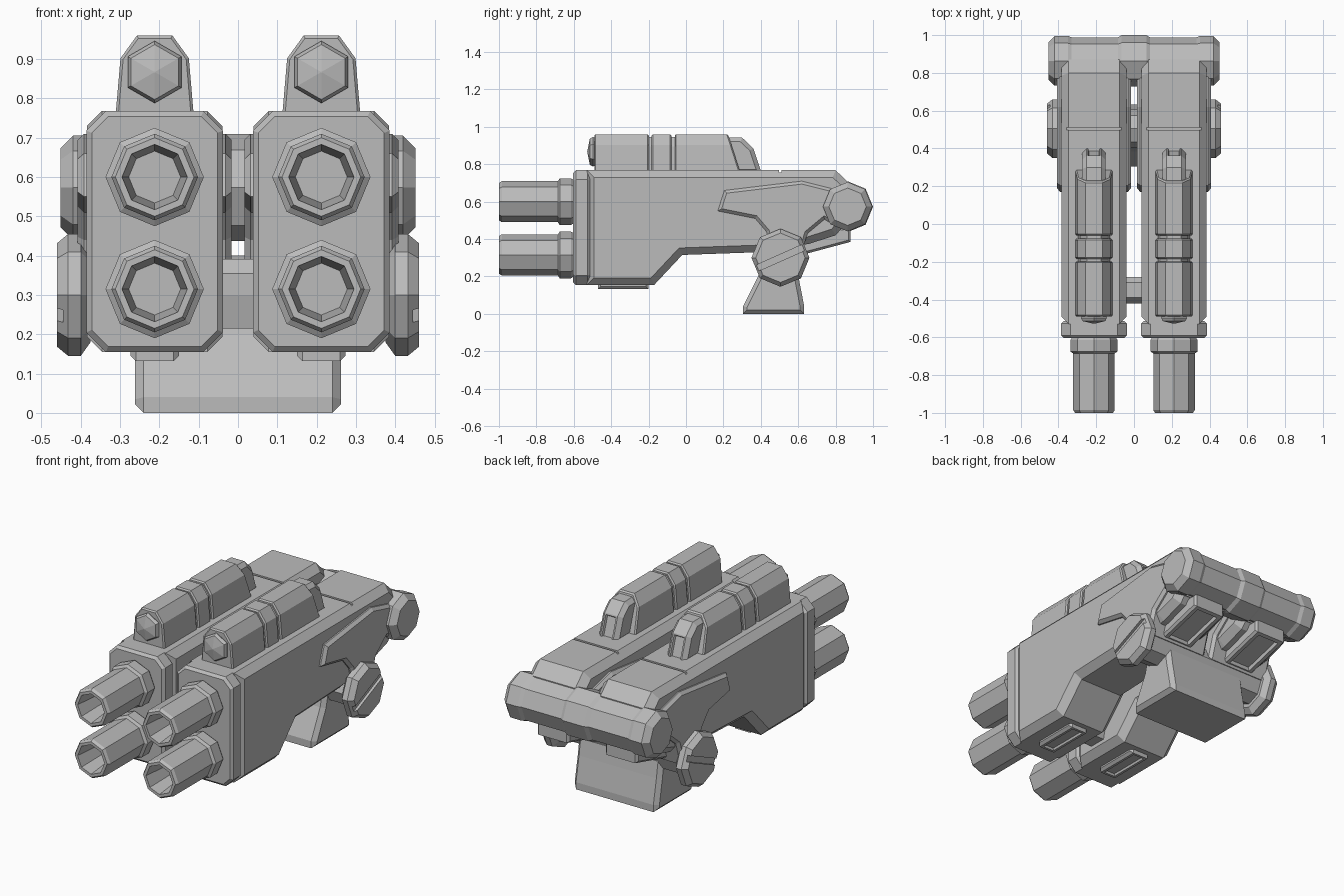
import bpy, bmesh, math
from mathutils import Vector

cube = bpy.data.objects.get("Cube")
if cube:
    bpy.data.objects.remove(cube, do_unlink=True)

grey = bpy.data.materials.new("plain grey")
grey.use_nodes = True
COLOUR = (0.5, 0.5, 0.5, 1)
grey.diffuse_color = COLOUR
grey.node_tree.nodes["Principled BSDF"].inputs["Base Color"].default_value = COLOUR

CX = 0.212  # centre of each gun housing


def finish(bm, name, mirror=True):
    """Turn a bmesh into a flat-shaded object, mirrored across x when asked."""
    bmesh.ops.recalc_face_normals(bm, faces=bm.faces)
    mesh = bpy.data.meshes.new(name)
    bm.to_mesh(mesh)
    bm.free()
    mesh.materials.append(grey)
    ob = bpy.data.objects.new(name, mesh)
    bpy.context.collection.objects.link(ob)
    if mirror:
        mod = ob.modifiers.new("Mirror", 'MIRROR')
        mod.use_clip = False
        mod.use_mirror_merge = False
    return ob


def prism(axis, profile, start, end, bevel=0):
    """Extrude a profile along x (y, z points) or y (x, z points), chamfering its rims."""
    bm = bmesh.new()

    def ring(t):
        return [bm.verts.new((t, a, b) if axis == 'x' else (a, t, b)) for a, b in profile]
    first, last = ring(start), ring(end)
    n = len(profile)
    caps = [bm.faces.new(first), bm.faces.new(last[::-1])]
    for i in range(n):
        j = (i + 1) % n
        bm.faces.new((first[i], last[i], last[j], first[j]))
    bmesh.ops.recalc_face_normals(bm, faces=bm.faces)
    if bevel:
        bmesh.ops.bevel(bm, geom=list({e for f in caps for e in f.edges}), offset=bevel,
                        offset_type='OFFSET', segments=1, affect='EDGES', clamp_overlap=True)
    return bm


def lathe(axis, centre, profile, sides=8):
    """Spin (position, radius) points around an axis parallel to x or y."""
    bm = bmesh.new()
    rings = []
    for t, r in profile:
        ring = []
        for k in range(sides):
            a = 2 * math.pi * k / sides
            u, v = centre[0] + r * math.sin(a), centre[1] + r * math.cos(a)
            ring.append(bm.verts.new((t, u, v) if axis == 'x' else (u, t, v)))
        rings.append(ring)
    for p, q in zip(rings, rings[1:]):
        for k in range(sides):
            m = (k + 1) % sides
            bm.faces.new((p[k], p[m], q[m], q[k]))
    bm.faces.new(rings[0])
    bm.faces.new(rings[-1])
    return bm


def recess(bm, direction, border, depth):
    """Sink a framed panel into the face that best points along a direction."""
    bm.normal_update()
    d = Vector(direction).normalized()
    face = max(bm.faces, key=lambda f: (round(f.normal.dot(d), 2), f.calc_area()))
    bmesh.ops.inset_region(bm, faces=[face], thickness=border)
    bmesh.ops.inset_region(bm, faces=[face], thickness=0.006, depth=-depth)


def cut(target, bm, name):
    cutter = finish(bm, name)
    cutter.hide_render = True
    cutter.hide_set(True)
    cutter.display_type = 'WIRE'
    mod = target.modifiers.new("Cut", 'BOOLEAN')
    mod.object, mod.operation, mod.solver = cutter, 'DIFFERENCE', 'EXACT'


def box(x0, x1, y0, y1, z0, z1, bevel=0):
    return prism('x', [(y0, z0), (y1, z0), (y1, z1), (y0, z1)], x0, x1, bevel)


# Gun housings with a shallow groove across the top
housing_side = [(-.53, .768), (.8, .768), (.87, .7), (.87, .5), (.8, .42), (.66, .375),
                (.4, .33), (-.02, .315), (-.17, .155), (-.53, .155)]
housing = finish(prism('x', housing_side, CX - .172, CX + .172, .038), "gun_housing")
cut(housing, box(0.01, 0.42, .497, .511, .757, .8), "groove_cutter")

# Thick octagonal front plates
w, lo, hi, c = .174, .155, .768, .05
plate = [(CX - w, lo + c), (CX - w + c, lo), (CX + w - c, lo), (CX + w, lo + c),
         (CX + w, hi - c), (CX + w - c, hi), (CX - w + c, hi), (CX - w, hi - c)]
finish(prism('y', plate, -.603, -.513, .014), "front_plate")

# Four octagonal barrels with flared open muzzles
barrel = [(-.84, .001), (-.84, .066), (-1, .083), (-1, .1), (-.985, .11), (-.685, .11),
          (-.675, .125), (-.615, .125), (-.595, .112)]
for label, z in (("upper", .6), ("lower", .315)):
    finish(lathe('y', (CX, z), barrel), label + "_barrel")

# Segmented pods on top of each housing
def pod_shape(k=0):
    half = [(.1 - k, .75), (.087 - k, .902 - k / 2), (.045 - k / 2, .96 - k)]
    return [(CX + x, z) for x, z in half] + [(CX - x, z) for x, z in half[::-1]]


finish(prism('y', pod_shape(.014), -.47, .22), "pod_core")
for label, y0, y1 in (("front", -.49, -.198), ("middle", -.184, -.078), ("rear", -.06, .225)):
    bm = prism('y', pod_shape(), y0, y1, .007)
    if label == "rear":
        for v in bm.verts:
            if v.co.y > .1:
                v.co.y += (.96 - v.co.z) * .32
    finish(bm, label + "_pod_section")

# Tapered tail behind each pod
tail = prism('x', [(.18, .75), (.18, .945), (.3, .942), (.36, .885), (.405, .75)],
             CX - .062, CX + .062, .022)
recess(tail, (0, 1, .4), .012, .012)
finish(tail, "pod_tail")

# Faceted hexagonal pod nose
finish(lathe('y', (CX, .867), [(-.48, .07), (-.497, .079), (-.514, .07), (-.528, .002)], 6),
       "pod_nose")

# Raised panels under the front of the housings
panel = box(CX - .062, CX + .062, -.47, -.2, .132, .17, .014)
recess(panel, (0, 0, -1), .02, .012)
finish(panel, "belly_panel")

# Blocks under the rear of the housings
block = prism('x', [(.6, .31), (.88, .385), (.88, .46), (.6, .46)], CX - .1, CX + .1, .012)
recess(block, (0, .25, -1), .03, .02)
finish(block, "rear_block")

# Angular arms on both faces of each housing
arm = [(.205, .66), (.62, .71), (.8, .665), (.87, .6), (.84, .45), (.74, .505), (.65, .43),
       (.61, .3), (.47, .3), (.43, .44), (.37, .51), (.17, .55)]
finish(prism('x', arm, CX - .196, CX + .196, .016), "side_arm")

# Large octagonal rear roller with stepped bands
roller_half = [(.065, .136), (.085, .124), (.33, .124), (.35, .132), (.42, .132), (.452, .1)]
roller = [(-x, r) for x, r in roller_half[::-1]] + roller_half
finish(lathe('x', (.864, .573), roller), "rear_roller", False)

# Pivot axle and its slotted octagonal caps
finish(lathe('x', (.505, .3), [(-.4, .1), (.4, .1)]), "pivot_axle", False)
cap = finish(lathe('x', (.505, .3), [(.375, .12), (.4, .155), (.432, .155), (.46, .132)]),
             "pivot_cap")
slot = box(.445, .48, -.2, .2, -.017, .017)
tilt = math.radians(24)
for v in slot.verts:
    y, z = v.co.y, v.co.z
    v.co.y = .505 + y * math.cos(tilt) - z * math.sin(tilt)
    v.co.z = .3 + y * math.sin(tilt) + z * math.cos(tilt)
cut(cap, slot, "slot_cutter")

# Bridge joining the housings near the front
bridge = [(-.42, .3), (-.4, .215), (-.3, .215), (-.28, .3), (-.28, .355), (-.31, .392),
          (-.39, .392), (-.42, .355)]
finish(prism('x', bridge, -.08, .08), "front_bridge", False)

# Flared pedestal
pedestal = [(.305, 0), (.305, .04), (.385, .2), (.42, .34), (.58, .34), (.605, .18),
            (.632, .04), (.632, 0)]
finish(prism('x', pedestal, -.262, .262, .022), "pedestal", False)
